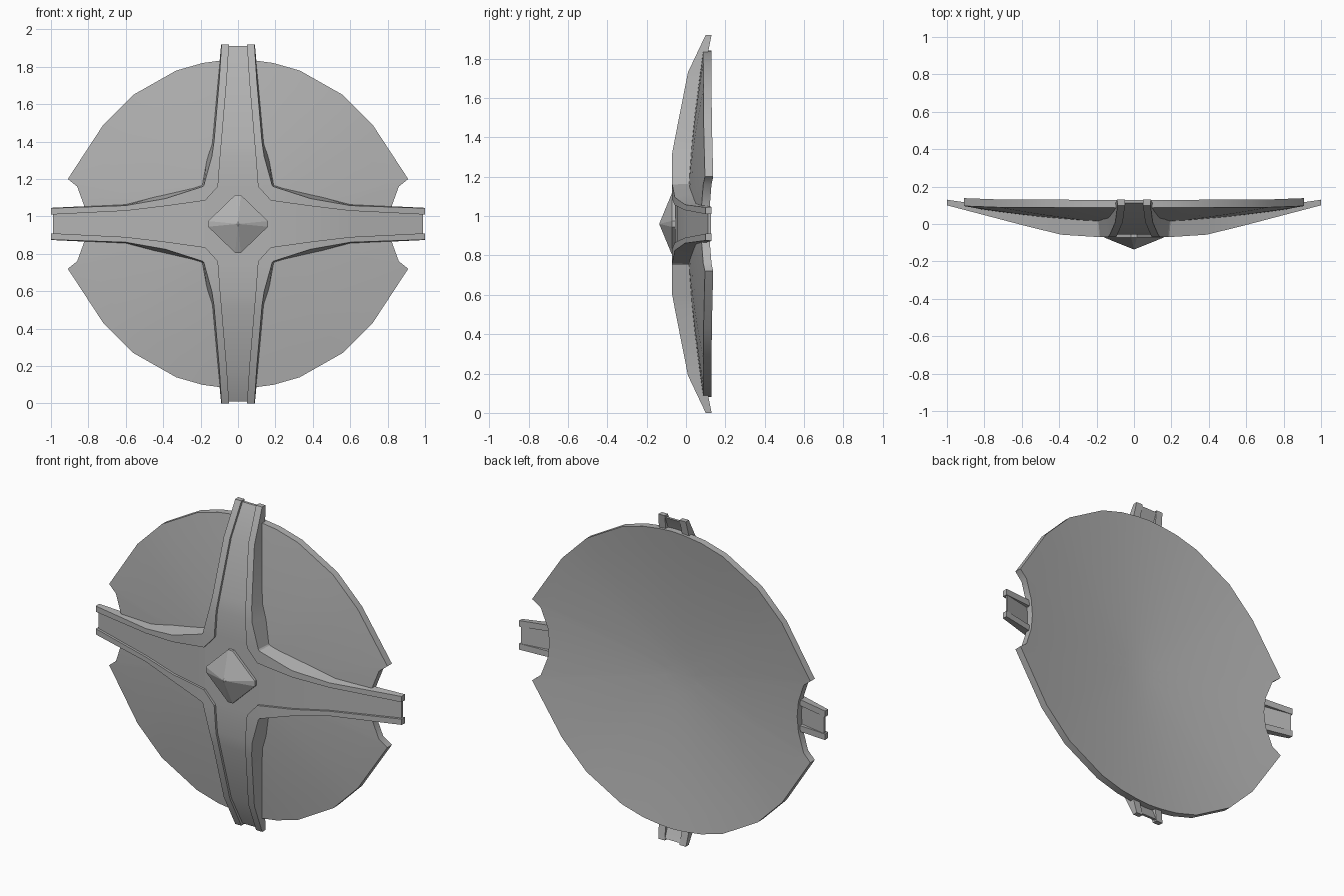
import bpy, bmesh, math

cube = bpy.data.objects.get("Cube")
if cube:
    bpy.data.objects.remove(cube, do_unlink=True)

MID = 0.96  # height of the shield centre

grey = bpy.data.materials.new("plain grey")
grey.use_nodes = True
grey.diffuse_color = (0.45, 0.45, 0.45, 1)
grey.node_tree.nodes["Principled BSDF"].inputs["Base Color"].default_value = (0.45, 0.45, 0.45, 1)


def finish(bm, name, mirror=(False, False, False), angle=30, recalc=True):
    bmesh.ops.remove_doubles(bm, verts=bm.verts, dist=0.0005)
    if recalc:
        bmesh.ops.recalc_face_normals(bm, faces=bm.faces)
    mesh = bpy.data.meshes.new(name)
    bm.to_mesh(mesh)
    bm.free()
    mesh.materials.append(grey)
    ob = bpy.data.objects.new(name, mesh)
    ob.location = (0, 0, MID)
    bpy.context.collection.objects.link(ob)
    bpy.ops.object.select_all(action='DESELECT')
    ob.select_set(True)
    bpy.context.view_layer.objects.active = ob
    if any(mirror):
        mod = ob.modifiers.new("Mirror", 'MIRROR')
        mod.use_axis = mirror
        bpy.ops.object.modifier_apply(modifier=mod.name)
    bpy.ops.object.shade_smooth_by_angle(angle=math.radians(angle))
    return ob


def loft(name, rings, **options):
    """Closed tube through matching rings, capped at both ends."""
    bm = bmesh.new()
    rows = [[bm.verts.new(p) for p in ring] for ring in rings]
    n = len(rows[0])
    for a, b in zip(rows, rows[1:]):
        for i in range(n):
            j = (i + 1) % n
            bm.faces.new((a[i], a[j], b[j], b[i]))
    bm.faces.new(rows[0])
    bm.faces.new(rows[-1])
    return finish(bm, name, **options)


def dish(x, z):
    """Depth of the curved front face of the disc."""
    return 0.09 * (math.hypot(x, z) / 0.9) ** 1.5


# Dished disc: one quarter, with a side notch, mirrored both ways
outline = [(0, .88), (.08, .875), (.19, .86), (.33, .82), (.56, .69), (.72, .53),
           (.91, .24), (.86, .2), (.82, .09), (.81, 0)]
steps = [i / 8 for i in range(9)]
profile = [(s, 0) for s in steps] + [(s, .042) for s in reversed(steps)]
bm = bmesh.new()
rows = [[bm.verts.new((x * s, dish(x * s, z * s) + t, z * s)) for x, z in outline]
        for s, t in profile]
for a, b in zip(rows, rows[1:]):
    for i in range(len(outline) - 1):
        bm.faces.new((a[i], a[i + 1], b[i + 1], b[i]))
finish(bm, "shield_disc", mirror=(True, False, True), angle=40, recalc=False)

# Raised border: foot, outer edge, inner edge (x, z) and front depth
border = [
    ((.09, .96), (.088, .96), (.048, .96), .1),
    ((.108, .77), (.1, .77), (.06, .77), .01),
    ((.138, .44), (.128, .44), (.088, .44), -.055),
    ((.165, .36), (.14, .36), (.095, .36), -.07),
    ((.192, .21), (.182, .208), (.107, .2), -.07),
    ((.198, .205), (.188, .2), (.175, .125), -.07),
    ((.39, .16), (.39, .135), (.39, .095), -.057),
    ((.6, .105), (.6, .098), (.6, .07), -.005),
    ((1, .086), (1, .084), (1, .05), .1),
]
rings = []
for foot, outer, inner, y in border:
    back = .13 if max(foot) > .95 else dish(*foot) + .02
    rings.append([(foot[0], back, foot[1]), (outer[0], y, outer[1]),
                  (inner[0], y, inner[1]), (inner[0], back, inner[1])])
loft("cross_border", rings, mirror=(True, False, True), angle=15)

# Recessed plates between the borders: distance, half width, front depth
SINK, THICK = .014, .015
upright = [(.95, .05, .098), (.77, .062, .01), (.44, .09, -.055), (.36, .097, -.07),
           (.2, .109, -.07), (.125, .177, -.07)]
upright += [(-d, w, y) for d, w, y in reversed(upright)]
crossbar = [(.99, .052, .098), (.6, .072, -.005), (.39, .097, -.057), (.175, .127, -.07)]


def plate_ring(d, w, y, swap):
    a, b = y + SINK, y + SINK + THICK
    pts = [(-w, a), (w, a), (w, b), (-w, b)]
    return [(d, q, p) if swap else (p, q, d) for p, q in pts]


loft("upright_plate", [plate_ring(*s, False) for s in upright], angle=15)
loft("crossbar_plate", [plate_ring(*s, True) for s in crossbar],
     mirror=(True, False, False), angle=15)

# Faceted boss with clipped corners
corners = [(.015, .155), (.16, .015), (.16, -.015), (.015, -.155),
           (-.015, -.155), (-.16, -.015), (-.16, .015), (-.015, .155)]
boss = [[(x * s, y, z * s) for x, z in corners]
        for s, y in ((1, -.045), (1, -.072), (.02, -.135))]
loft("centre_boss", boss, angle=8)
